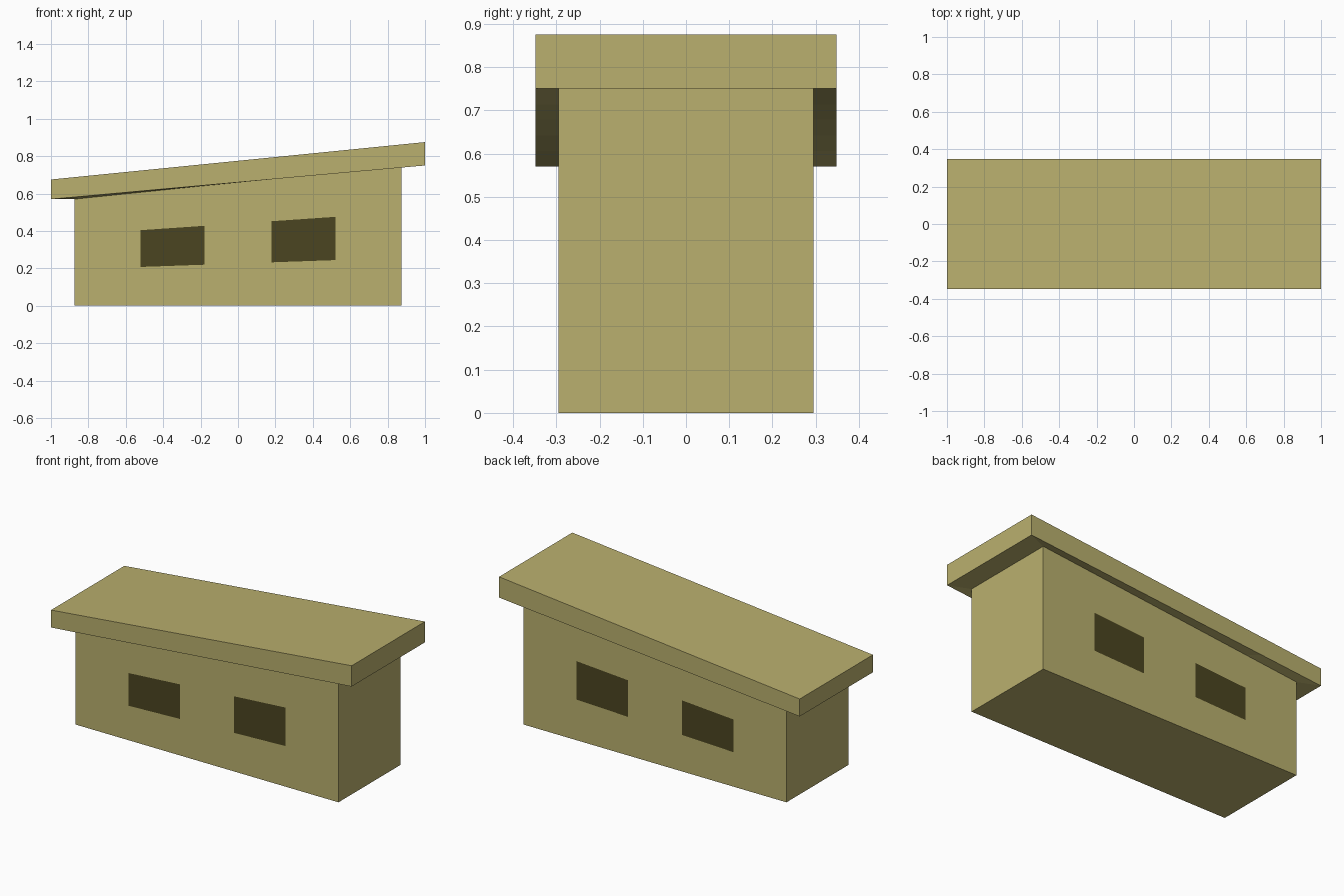
import bpy, bmesh

if "Cube" in bpy.data.objects:
    bpy.data.objects.remove(bpy.data.objects["Cube"])

BODY_X, BODY_Y = 0.875, 0.295
ROOF_X, ROOF_Y = 1.0, 0.348
EAVE_L, EAVE_R = 0.57, 0.75      # underside heights at the low and high end
TOP_L, TOP_R = 0.675, 0.875      # roof surface heights
U = [0, 0.202, 0.398, 0.602, 0.798, 1]   # columns along the length
V = [0, 0.342, 0.666, 1]                 # rows up the wall


def mat(name, rgb):
    m = bpy.data.materials.new(name)
    m.diffuse_color = (*rgb, 1)
    m.use_nodes = True
    m.node_tree.nodes["Principled BSDF"].inputs["Base Color"].default_value = m.diffuse_color
    return m


straw = mat("straw_yellow", (0.491, 0.434, 0.156))
dark = mat("dark_olive", (0.070, 0.060, 0.015))


def lerp(a, b, t):
    return a + (b - a) * t


def loft(name, profile, closed):
    """Loft half profiles (mirrored to the back) along the length.
    profile(u) gives (x, y, z) points on the front side, bottom to top."""
    bm = bmesh.new()
    rings = []
    for u in U:
        half = profile(u)
        pts = half + [(x, -y, z) for x, y, z in reversed(half)]
        rings.append([bm.verts.new(p) for p in pts])
    n = len(rings[0])
    for a, b in zip(rings, rings[1:]):
        for i in range(n):
            j = (i + 1) % n
            if i not in closed:
                bm.faces.new((a[i], b[i], b[j], a[j]))
    return bm, rings


def finish(name, bm, mats):
    bm.normal_update()
    me = bpy.data.meshes.new(name)
    bm.to_mesh(me)
    bm.free()
    ob = bpy.data.objects.new(name, me)
    bpy.context.collection.objects.link(ob)
    for m in mats:
        me.materials.append(m)


# Walls: tapered box with window panes cut into front and back grids
def wall_profile(u):
    x, h = lerp(-BODY_X, BODY_X, u), lerp(EAVE_L, EAVE_R, u)
    return [(x, -BODY_Y, h * v) for v in V]


bm, rings = loft("walls", wall_profile, {3})   # open where the roof sits
bm.faces.new(list(rings[0]))
bm.faces.new(list(reversed(rings[-1])))
for c in (1, 3):
    for k in (1, 5):                           # front and back middle rows
        pane = {rings[c][k], rings[c][k + 1], rings[c + 1][k], rings[c + 1][k + 1]}
        for f in rings[c][k].link_faces:
            if set(f.verts) == pane:
                f.material_index = 1
finish("walls", bm, [straw, dark])


# Roof: sloping slab whose underside meets the top of the walls
def roof_profile(u):
    low, top = lerp(EAVE_L, EAVE_R, u), lerp(TOP_L, TOP_R, u)
    bx, rx = lerp(-BODY_X, BODY_X, u), lerp(-ROOF_X, ROOF_X, u)
    return [(bx, -BODY_Y, low), (rx, -ROOF_Y, low), (rx, -ROOF_Y, top)]


bm, rings = loft("roof", roof_profile, {5})    # open over the walls
for r, flip in ((rings[0], False), (rings[-1], True)):
    for quad in ([r[0], r[5], r[4], r[1]], [r[1], r[4], r[3], r[2]]):
        bm.faces.new(quad if flip else quad[::-1])
finish("roof", bm, [straw])
